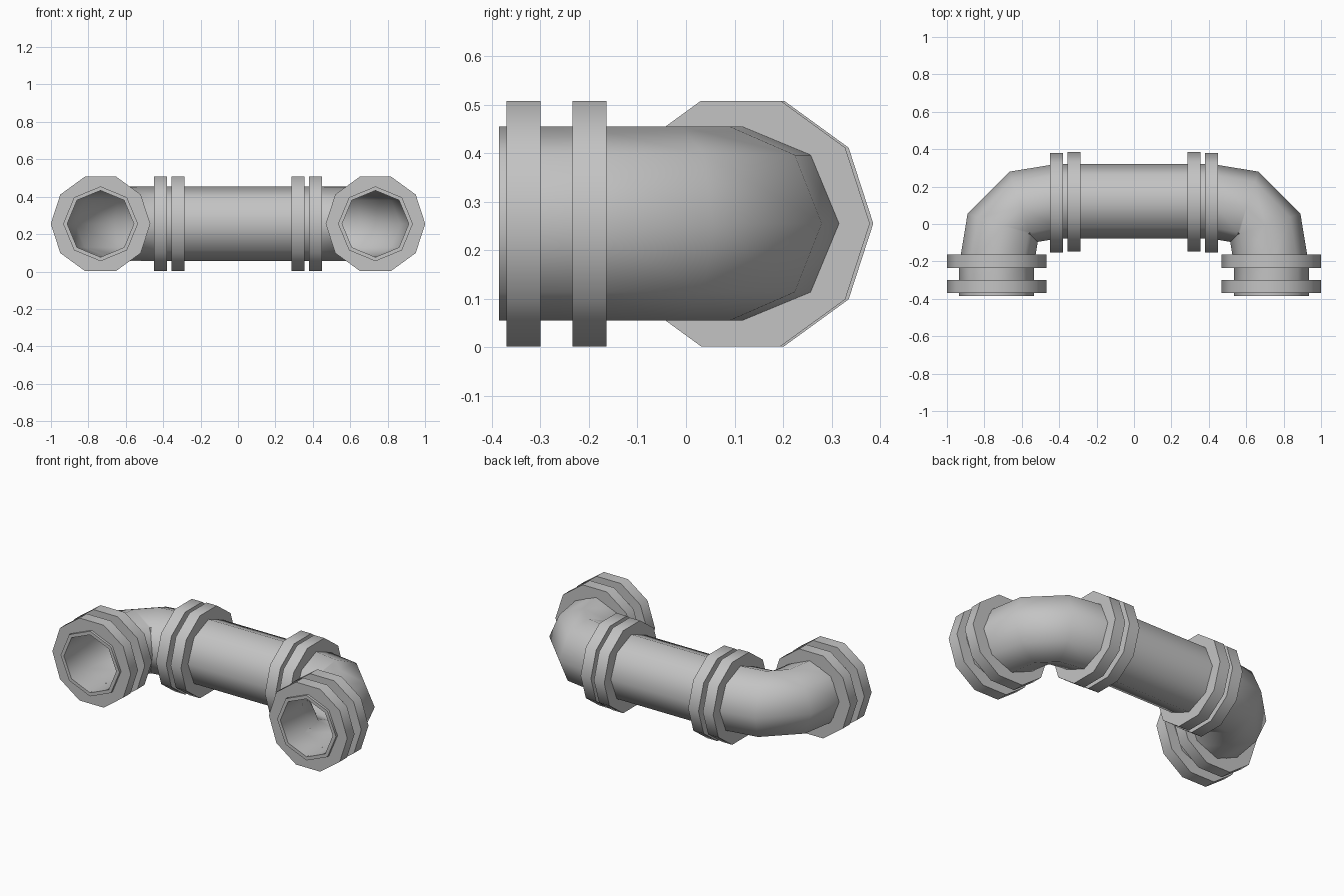
import bpy, bmesh, math
from mathutils import Vector

cube = bpy.data.objects.get("Cube")
if cube:
    bpy.data.objects.remove(cube, do_unlink=True)

GREY = (0.55, 0.55, 0.55, 1)
metal = bpy.data.materials.new("grey metal")
metal.use_nodes = True
metal.diffuse_color = GREY
metal.node_tree.nodes["Principled BSDF"].inputs["Base Color"].default_value = GREY

AXIS_Z = 0.255      # height of every pipe centreline
LEG_X = 0.735       # centre of the two forward-facing ends
RUN_Y = 0.122       # centre of the cross pipe


def tube(name, path, outer, inner, sides):
    """Hollow pipe along a flat path of (x, y, heading in degrees)."""
    bm = bmesh.new()
    rings = []
    for x, y, heading in path:
        a = math.radians(heading)
        across = Vector((-math.sin(a), math.cos(a), 0))
        pair = []
        for r in (outer, inner):
            ring = []
            for i in range(sides):
                t = 2 * math.pi * i / sides
                ring.append(bm.verts.new(Vector((x, y, AXIS_Z)) + across * r * math.cos(t)
                                         + Vector((0, 0, r * math.sin(t)))))
            pair.append(ring)
        rings.append(pair)

    def bridge(a, b):
        for i in range(sides):
            j = (i + 1) % sides
            bm.faces.new((a[i], a[j], b[j], b[i]))

    for first, second in zip(rings, rings[1:]):
        bridge(first[0], second[0])
        bridge(second[1], first[1])
    bridge(rings[0][1], rings[0][0])
    bridge(rings[-1][0], rings[-1][1])
    bmesh.ops.recalc_face_normals(bm, faces=bm.faces)
    mesh = bpy.data.meshes.new(name)
    bm.to_mesh(mesh)
    bm.free()
    obj = bpy.data.objects.new(name, mesh)
    bpy.context.collection.objects.link(obj)
    mesh.materials.append(metal)
    bpy.ops.object.select_all(action='DESELECT')
    obj.select_set(True)
    bpy.context.view_layer.objects.active = obj
    bpy.ops.object.shade_smooth_by_angle(angle=math.radians(50))
    return obj


def flange(name, x, y, heading, width=0.07):
    a = math.radians(heading)
    dx, dy = math.cos(a) * width / 2, math.sin(a) * width / 2
    tube(name, [(x - dx, y - dy, heading), (x + dx, y + dy, heading)], 0.266, 0.185, 10)


# Straight cross pipe
tube("cross_pipe", [(-0.41, RUN_Y, 0), (0.41, RUN_Y, 0)], 0.2, 0.178, 8)

for side, s in (("left", 1), ("right", -1)):
    # Elbow from the open front end round to the cross pipe
    bend = [(LEG_X, -0.385, 90), (LEG_X, -0.22, 90), (0.70, -0.008, 108.4),
            (0.602, 0.09, 161.6), (0.41, RUN_Y, 180)]
    tube(side + "_elbow", [(s * x, y, h if s > 0 else 180 - h) for x, y, h in bend],
         0.2, 0.178, 8)
    # Paired flanges at both ends of the elbow
    flange(side + "_front_flange", s * LEG_X, -0.335, 90)
    flange(side + "_rear_flange", s * LEG_X, -0.199, 90)
    flange(side + "_inner_flange", s * 0.32, 0.12, 0)
    flange(side + "_outer_flange", s * 0.415, 0.113, 0)
